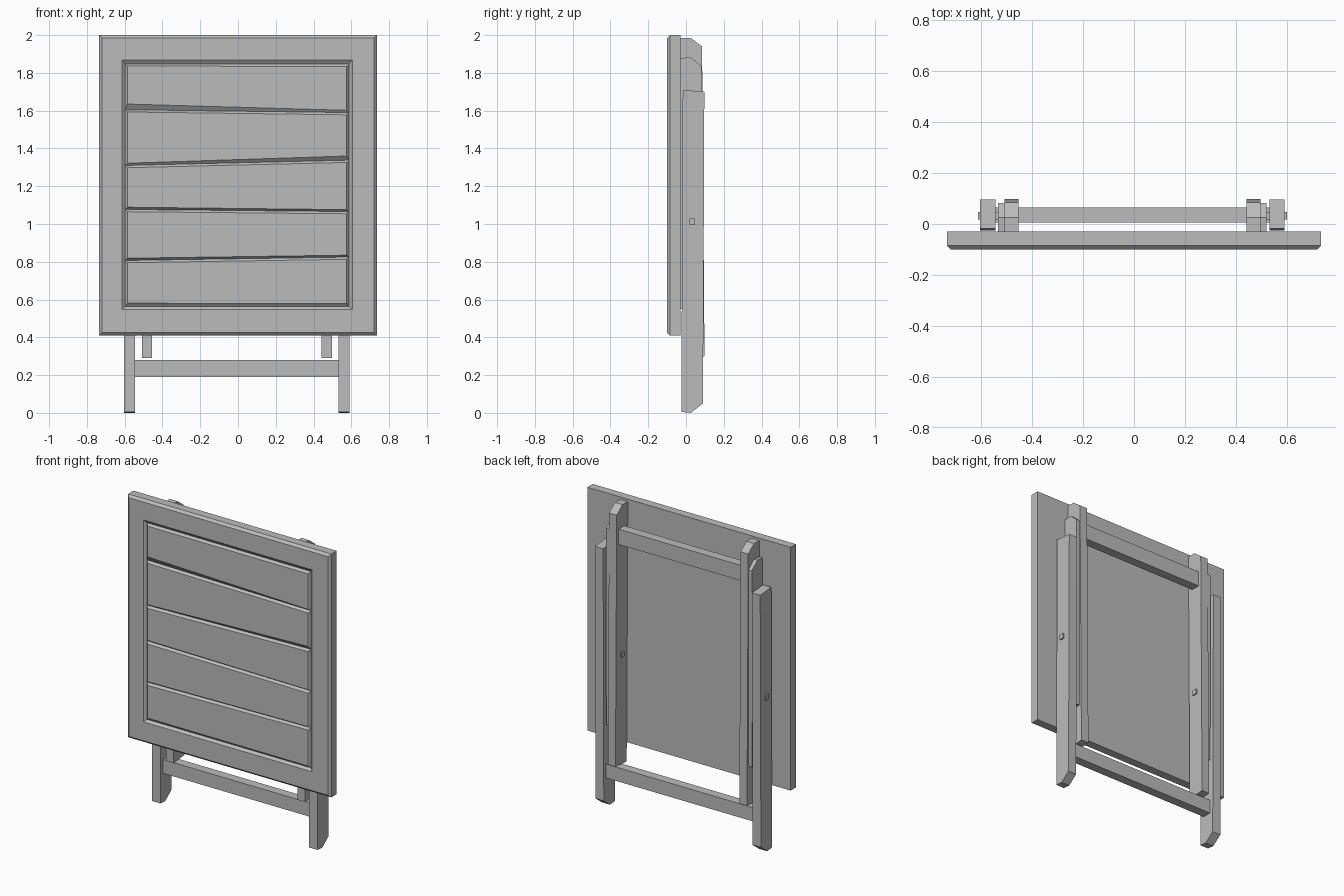
import bpy, bmesh

cube = bpy.data.objects.get("Cube")
if cube:
    bpy.data.objects.remove(cube, do_unlink=True)

grey = bpy.data.materials.new("plain_grey")
grey.use_nodes = True
GREY = (0.5, 0.5, 0.5, 1)
grey.diffuse_color = GREY
grey.node_tree.nodes["Principled BSDF"].inputs["Base Color"].default_value = GREY


def loft(name, rings, cap_start=True):
    """Skin a solid through matching rings of points."""
    bm = bmesh.new()
    loops = [[bm.verts.new(p) for p in ring] for ring in rings]
    n = len(loops[0])
    for a, b in zip(loops, loops[1:]):
        for i in range(n):
            j = (i + 1) % n
            bm.faces.new((a[i], a[j], b[j], b[i]))
    if cap_start:
        bm.faces.new(loops[0][::-1])
    bm.faces.new(loops[-1])
    bmesh.ops.recalc_face_normals(bm, faces=bm.faces)
    mesh = bpy.data.meshes.new(name)
    bm.to_mesh(mesh)
    bm.free()
    mesh.materials.append(grey)
    obj = bpy.data.objects.new(name, mesh)
    bpy.context.collection.objects.link(obj)
    return obj


def rect(y, x0, x1, z0, z1):
    return [(x0, y, z0), (x1, y, z0), (x1, y, z1), (x0, y, z1)]


def prism(name, profile, x0, x1):
    """Extrude a side profile of (y, z) points across x."""
    return loft(name, [[(x, y, z) for y, z in profile] for x in (x0, x1)])


def box_profile(y0, y1, z0, z1):
    return [(y0, z0), (y1, z0), (y1, z1), (y0, z1)]


BACK, DEEP, FRONT = -0.03, -0.085, -0.1

# Table top: bevelled board with a sunken panel
loft("table_top", [
    rect(BACK, -0.735, 0.735, 0.41, 2.0),
    rect(DEEP, -0.735, 0.735, 0.41, 2.0),
    rect(FRONT, -0.72, 0.72, 0.425, 1.985),
    rect(FRONT, -0.615, 0.605, 0.548, 1.868),
    rect(DEEP, -0.597, 0.587, 0.563, 1.848),
])

# Slats: slightly uneven boards; heights of joints at the two ends
joints = [(0.563, 0.563), (0.807, 0.825), (1.077, 1.066),
          (1.31, 1.338), (1.605, 1.59), (1.848, 1.846)]
lower_bevels = [(0.018, 0.015), (0.012, 0.01), (0.012, 0.01), (0.012, 0.022), (0.03, 0.012)]
for i, (bl, br) in enumerate(lower_bevels):
    (l0, r0), (l1, r1) = joints[i], joints[i + 1]
    x0, x1, edge = -0.597, 0.587, 0.012
    outer = [(x0, DEEP, l0), (x1, DEEP, r0), (x1, DEEP, r1), (x0, DEEP, l1)]
    inner = [(x0 + edge, FRONT, l0 + bl), (x1 - edge, FRONT, r0 + br),
             (x1 - edge, FRONT, r1 - edge), (x0 + edge, FRONT, l1 - edge)]
    loft(f"slat_{i + 1}", [outer, inner], cap_start=False)

# Legs, rails and pivots, repeated on both sides
MID = -0.0065
outer_leg = [(-0.025, 0.005), (0.025, 0), (0.09, 0.05), (0.097, 1.7), (-0.017, 1.71)]
inner_leg = [(-0.018, 0.29), (0.098, 0.3), (0.085, 1.94), (0.025, 1.985), (-0.03, 1.985)]
rail = [(-0.03, 0.55), (0.08, 0.55), (0.082, 1.835), (0.025, 1.883), (-0.03, 1.878)]
pivot = box_profile(0.018, 0.048, 0.995, 1.028)
for side, word in ((1, "left"), (-1, "right")):
    for part, profile, a, b in (("outer_leg", outer_leg, 0.538, 0.598),
                                ("inner_leg", inner_leg, 0.448, 0.503),
                                ("rail", rail, 0.503, 0.527),
                                ("pivot", pivot, 0.44, 0.607)):
        prism(f"{word}_{part}", profile, MID + side * a, MID + side * b)

# Cross bars joining each pair of legs
prism("lower_cross_bar", box_profile(0.005, 0.065, 0.19, 0.28), MID - 0.54, MID + 0.54)
prism("upper_cross_bar", box_profile(0.005, 0.065, 1.74, 1.84), MID - 0.45, MID + 0.45)
